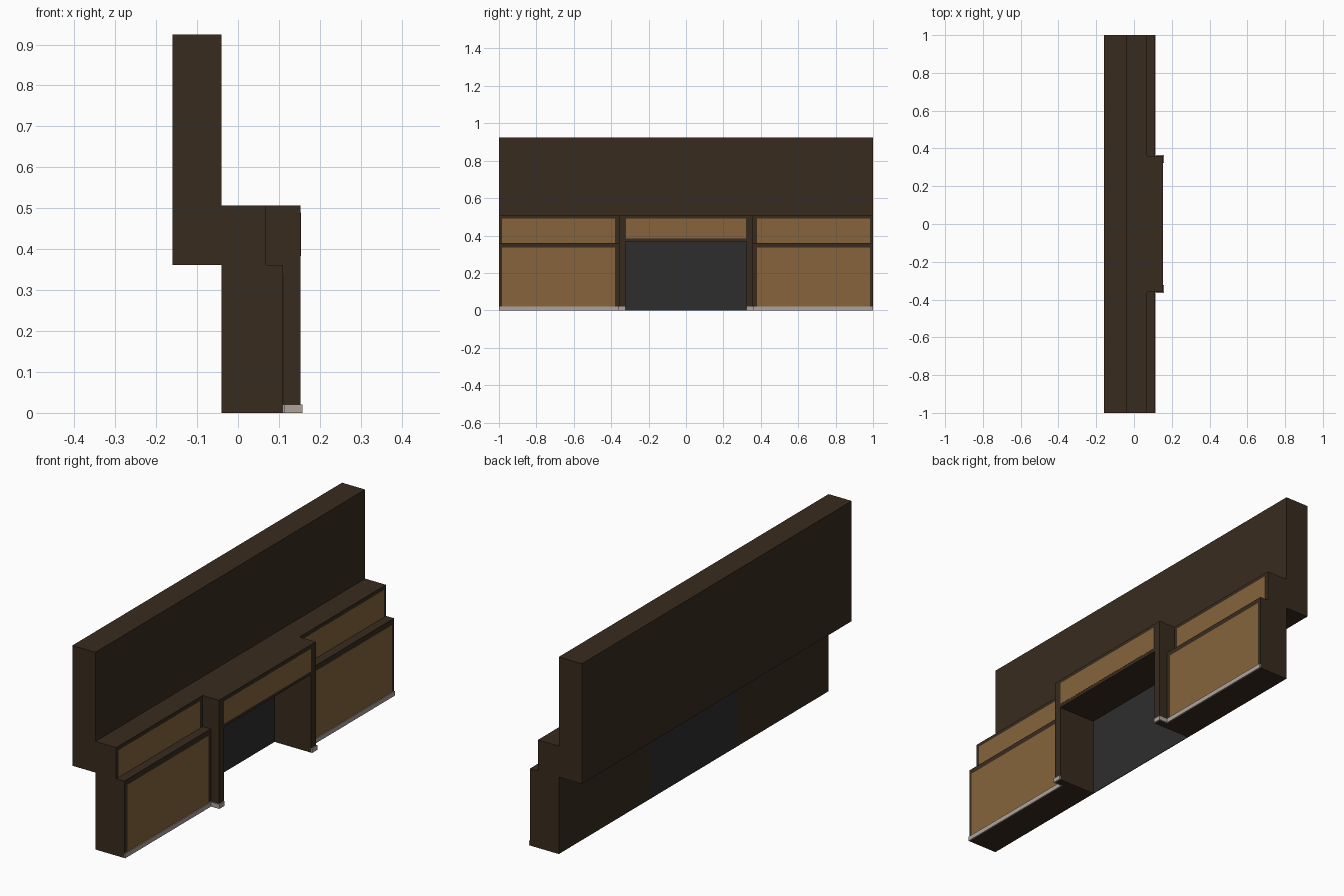
import bpy, bmesh
from mathutils import Vector

if "Cube" in bpy.data.objects:
    bpy.data.objects.remove(bpy.data.objects["Cube"])


def material(name, rgb):
    m = bpy.data.materials.new(name)
    m.diffuse_color = (*rgb, 1)
    m.use_nodes = True
    m.node_tree.nodes["Principled BSDF"].inputs["Base Color"].default_value = m.diffuse_color
    return m


DARK = material("dark_wood", (0.040, 0.024, 0.013))
LIGHT = material("light_wood", (0.238, 0.127, 0.045))
GREY = material("charcoal", (0.027, 0.027, 0.027))
STONE = material("pale_trim", (0.43, 0.37, 0.33))


def extrude(name, points, vec, mat):
    """Closed solid from a planar 3D outline swept along vec."""
    bm = bmesh.new()
    face = bm.faces.new([bm.verts.new(p) for p in points])
    res = bmesh.ops.extrude_face_region(bm, geom=[face], use_keep_orig=True)
    verts = [v for v in res["geom"] if isinstance(v, bmesh.types.BMVert)]
    bmesh.ops.translate(bm, verts=verts, vec=Vector(vec))
    bmesh.ops.recalc_face_normals(bm, faces=bm.faces)
    mesh = bpy.data.meshes.new(name)
    bm.to_mesh(mesh)
    bm.free()
    mesh.materials.append(mat)
    ob = bpy.data.objects.new(name, mesh)
    bpy.context.collection.objects.link(ob)
    return ob


def box(name, x, y, z, mat):
    pts = [(x[0], y[0], z[0]), (x[1], y[0], z[0]), (x[1], y[1], z[0]), (x[0], y[1], z[0])]
    return extrude(name, pts, (0, 0, z[1] - z[0]), mat)


def mirror_y(ob):
    mod = ob.modifiers.new("mirror", "MIRROR")
    mod.use_axis = (False, True, False)
    mod.use_mirror_merge = False


BACK, UPPER, LOWER, CENTRE = -0.04, 0.068, 0.11, 0.153
PIL_IN, PIL_OUT, TOP = 0.324, 0.359, 0.507
PROUD = 0.001

# Tall rear block overhanging the back
box("upper_wall", (-0.16, BACK), (-1, 1), (0.361, 0.925), DARK)

# Stepped side cabinets
step = [(BACK, 0), (LOWER, 0), (LOWER, 0.361), (UPPER, 0.361), (UPPER, TOP), (BACK, TOP)]
mirror_y(extrude("side_cabinet", [(x, PIL_OUT, z) for x, z in step], (0, 1 - PIL_OUT, 0), DARK))

# Centre section with an open knee space
arch = [(-PIL_OUT, 0), (-PIL_IN, 0), (-PIL_IN, 0.367), (PIL_IN, 0.367),
        (PIL_IN, 0), (PIL_OUT, 0), (PIL_OUT, TOP), (-PIL_OUT, TOP)]
extrude("centre_frame", [(BACK, y, z) for y, z in arch], (CENTRE - BACK, 0, 0), DARK)
box("opening_back", (BACK, BACK + 0.003), (-PIL_IN, PIL_IN), (0, 0.367), GREY)

# Light wood fronts
box("centre_panel", (CENTRE, CENTRE + PROUD), (-0.322, 0.322), (0.383, 0.49), LIGHT)
for name, x, z in (("lower_panel", LOWER, (0.02, 0.337)), ("upper_panel", UPPER, (0.361, 0.49))):
    mirror_y(box(name, (x, x + PROUD), (0.379, 0.983), z, LIGHT))

# Base trim stepping around each pilaster
t = 0.005
trim = [(LOWER, 1), (LOWER + t, 1), (LOWER + t, PIL_OUT + t), (CENTRE + t, PIL_OUT + t),
        (CENTRE + t, PIL_IN), (CENTRE, PIL_IN), (CENTRE, PIL_OUT), (LOWER, PIL_OUT)]
mirror_y(extrude("base_trim", [(x, y, 0) for x, y in trim], (0, 0, 0.021), STONE))
